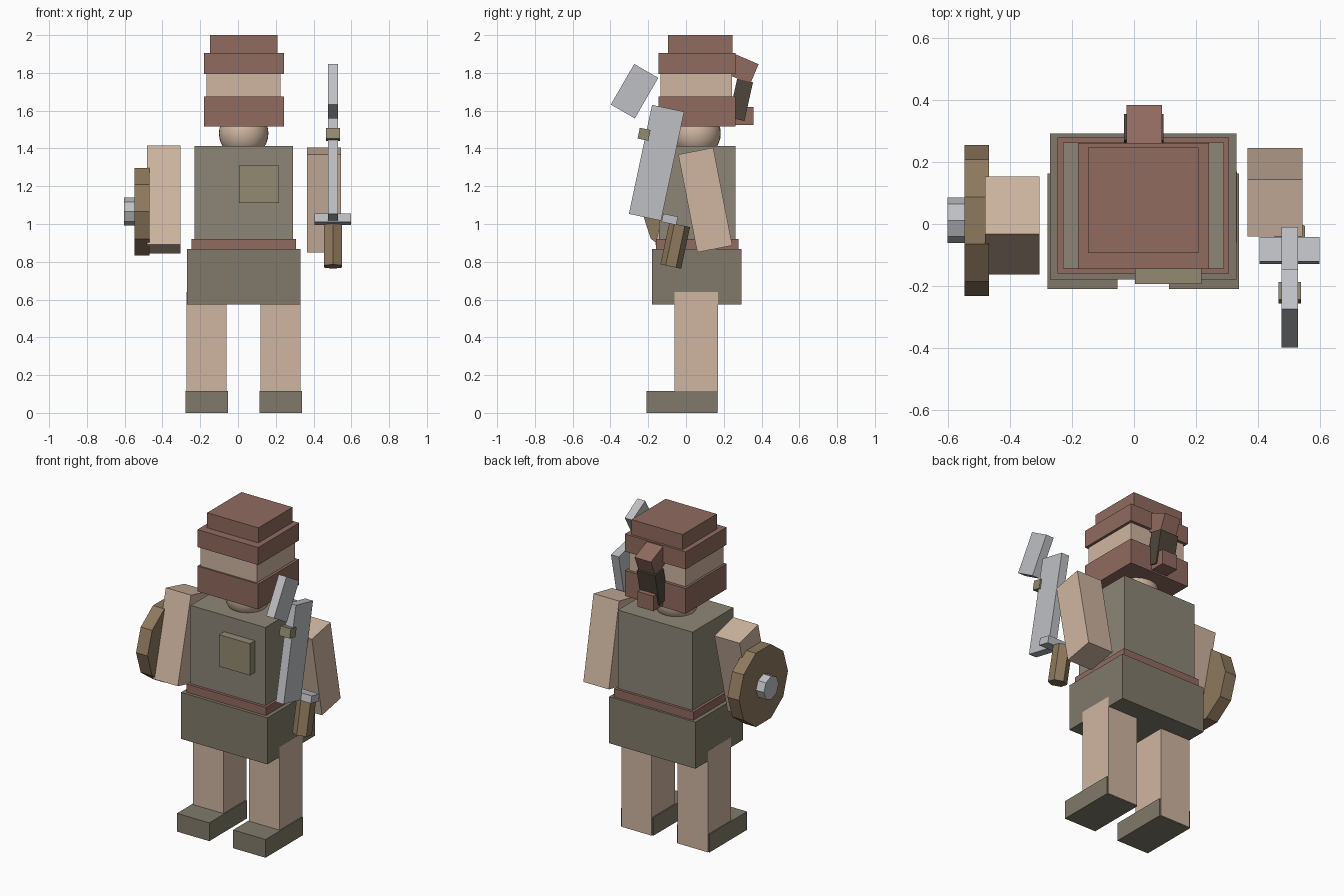
import bpy, bmesh
from math import radians, pi
from mathutils import Matrix, Euler

if "Cube" in bpy.data.objects:
    bpy.data.objects.remove(bpy.data.objects["Cube"])


def material(name, rgb):
    m = bpy.data.materials.new(name)
    m.diffuse_color = (*rgb, 1)
    m.use_nodes = True
    m.node_tree.nodes["Principled BSDF"].inputs["Base Color"].default_value = m.diffuse_color
    return m


SKIN = material("skin", (0.63, 0.47, 0.36))
RED = material("red_brown", (0.28, 0.145, 0.115))
CLOTH = material("cloth", (0.27, 0.24, 0.185))
DARK_CLOTH = material("dark_cloth", (0.22, 0.195, 0.145))
POCKET = material("pocket", (0.29, 0.255, 0.165))
WOOD = material("wood", (0.27, 0.19, 0.11))
STEEL = material("steel", (0.52, 0.53, 0.56))
DARK = material("dark_brown", (0.08, 0.062, 0.045))


def finish(name, bm, mat):
    me = bpy.data.meshes.new(name)
    bm.to_mesh(me)
    bm.free()
    me.materials.append(mat)
    ob = bpy.data.objects.new(name, me)
    bpy.context.collection.objects.link(ob)
    return ob


def block(name, center, size, mat, tilt=0):
    """Box with given centre and size, tilted about x in degrees."""
    bm = bmesh.new()
    bmesh.ops.create_cube(bm, size=1)
    bmesh.ops.scale(bm, vec=size, verts=bm.verts)
    ob = finish(name, bm, mat)
    ob.location = center
    ob.rotation_euler.x = radians(tilt)
    return ob


def span(name, x, y, z, mat):
    """Upright box from its limits on each axis."""
    lims = (x, y, z)
    return block(name, [(a + b) / 2 for a, b in lims], [b - a for a, b in lims], mat)


def prism(name, center, radius, depth, sides, mat, rot):
    bm = bmesh.new()
    bmesh.ops.create_cone(bm, cap_ends=True, segments=sides,
                          radius1=radius, radius2=radius, depth=depth)
    # put a corner on local +y whatever the default start angle
    v = bm.verts[:][0] if not hasattr(bm.verts, "ensure_lookup_table") else None
    bm.verts.ensure_lookup_table()
    v = bm.verts[0].co
    from math import atan2
    spin = pi / 2 - atan2(v.y, v.x)
    bmesh.ops.rotate(bm, matrix=Matrix.Rotation(spin, 3, 'Z'), verts=bm.verts)
    bmesh.ops.rotate(bm, matrix=Euler(rot).to_matrix(), verts=bm.verts)
    ob = finish(name, bm, mat)
    ob.location = center
    return ob


# Legs and feet, mirrored about the body centre x = 0.03
for side, s in (("left", -1), ("right", 1)):
    cx = 0.03 + s * 0.196
    span(side + "_leg", (cx - 0.106, cx + 0.106), (-0.06, 0.17), (0.001, 0.64), SKIN)
    span(side + "_foot", (cx - 0.113, cx + 0.113), (-0.21, 0.163), (0, 0.115), DARK_CLOTH)

# Body
span("skirt", (-0.271, 0.331), (-0.18, 0.293), (0.575, 0.868), DARK_CLOTH)
span("belt", (-0.247, 0.307), (-0.16, 0.279), (0.86, 0.92), RED)
span("torso", (-0.23, 0.291), (-0.143, 0.263), (0.80, 1.413), CLOTH)
span("chest_pocket", (0.004, 0.218), (-0.193, -0.12), (1.11, 1.31), POCKET)

# Rounded neck
bm = bmesh.new()
bmesh.ops.create_uvsphere(bm, u_segments=32, v_segments=16, radius=0.131)
neck = finish("neck", bm, SKIN)
neck.location = (0.03, 0.053, 1.48)
for p in neck.data.polygons:
    p.use_smooth = True

# Head: face with beard band, hair band and crown
span("face", (-0.167, 0.226), (-0.135, 0.243), (1.55, 1.85), SKIN)
span("beard_band", (-0.181, 0.243), (-0.146, 0.262), (1.515, 1.675), RED)
span("hair_band", (-0.181, 0.243), (-0.146, 0.262), (1.795, 1.905), RED)
span("hair_crown", (-0.149, 0.208), (-0.094, 0.247), (1.89, 2.0), RED)

# Ponytail: root, dark wrap, tip
block("ponytail_root", (0.033, 0.293, 1.823), (0.114, 0.15, 0.114), RED, -23)
block("ponytail_wrap", (0.032, 0.290, 1.657), (0.128, 0.086, 0.209), DARK, -12.5)
span("ponytail_tip", (-0.022, 0.088), (0.24, 0.357), (1.525, 1.62), RED)

# Arms
block("left_arm", (-0.393, -0.005, 1.13), (0.175, 0.192, 0.54), SKIN, -14)
block("right_arm", (0.455, 0.102, 1.127), (0.178, 0.189, 0.528), SKIN, 11)

# Shield and boss, facing -x
prism("shield", (-0.508, 0.011, 1.065), 0.244, 0.08, 10, WOOD, (0, pi / 2, 0))
prism("shield_boss", (-0.571, 0.012, 1.065), 0.074, 0.064, 8, STEEL, (0, pi / 2, 0))

# Sword held in front of the right arm
block("sword_tip", (0.503, -0.2725, 1.703), (0.054, 0.147, 0.248), STEEL, -30)
block("sword_blade", (0.503, -0.156, 1.324), (0.054, 0.174, 0.59), STEEL, -12)
block("blade_stud", (0.503, -0.222, 1.475), (0.074, 0.058, 0.058), POCKET, -12)
block("sword_guard", (0.502, -0.086, 1.025), (0.194, 0.08, 0.045), STEEL, -12)
prism("sword_handle", (0.503, -0.057, 0.885), 0.056, 0.225, 6, WOOD, (radians(12), 0, 0))
bpy.data.objects["sword_handle"].data.transform(Matrix.Rotation(radians(-24), 4, 'X'))
